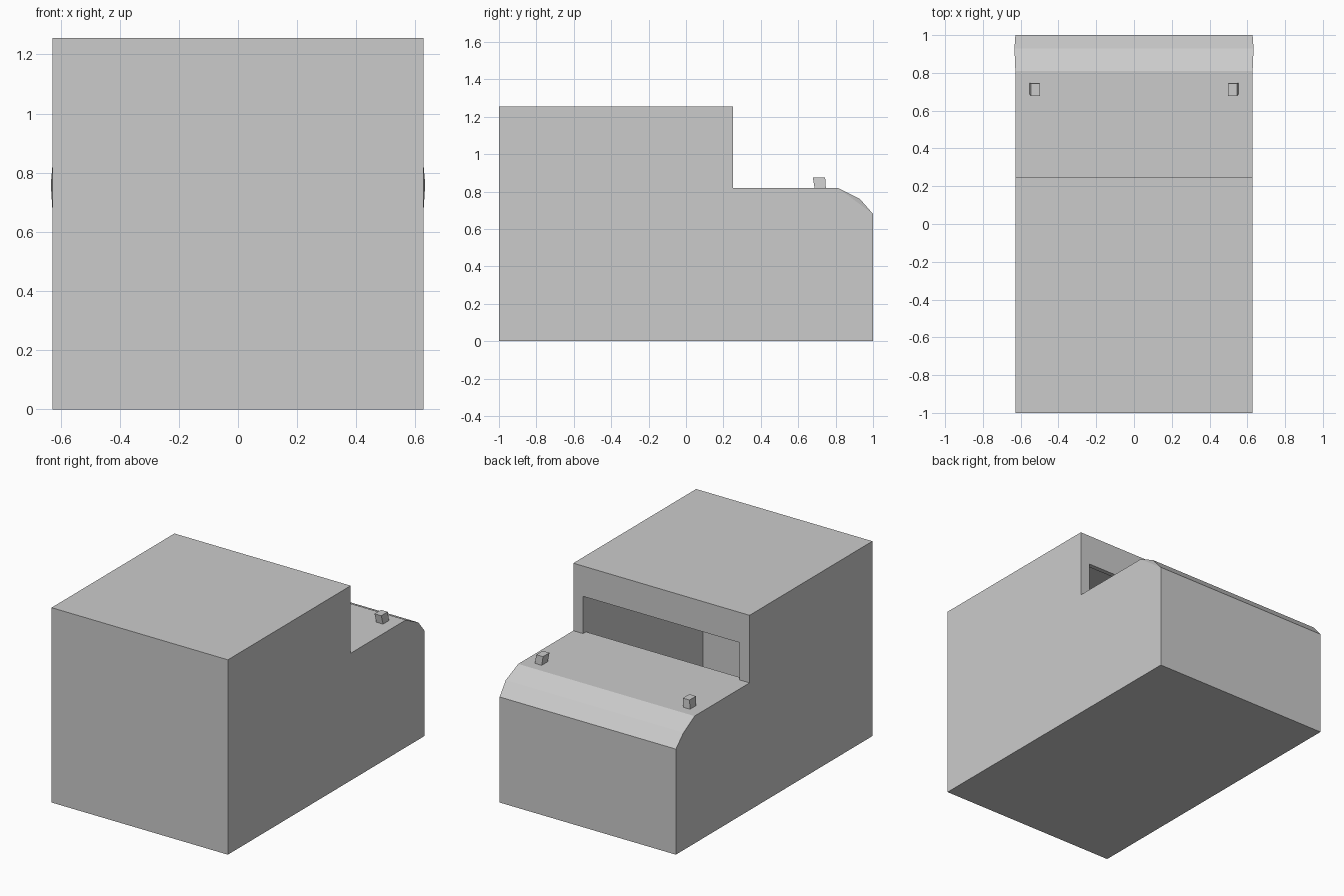
import bpy, bmesh

if "Cube" in bpy.data.objects:
    bpy.data.objects.remove(bpy.data.objects["Cube"])

def link(name, bm):
    bmesh.ops.recalc_face_normals(bm, faces=bm.faces)
    me = bpy.data.meshes.new(name)
    bm.to_mesh(me)
    bm.free()
    ob = bpy.data.objects.new(name, me)
    bpy.context.collection.objects.link(ob)
    return ob

def prism(profile, half):
    """Side profile (y, z) stretched across x from -half to half."""
    bm = bmesh.new()
    rings = [[bm.verts.new((s * half, y, z)) for y, z in profile] for s in (-1, 1)]
    bm.faces.new(rings[0])
    bm.faces.new(rings[1])
    n = len(profile)
    for i in range(n):
        j = (i + 1) % n
        bm.faces.new((rings[0][i], rings[0][j], rings[1][j], rings[1][i]))
    return bm, rings

# Body: tall rear block, low deck and a chamfered end that bulges slightly
bm, rings = prism([(-1, 0), (1, 0), (1, 0.68), (0.93, 0.76), (0.81, 0.82),
                   (0.25, 0.82), (0.25, 1.255), (-1, 1.255)], 0.628)
for ring in rings:
    bmesh.ops.connect_verts(bm, verts=[ring[2], ring[4]])
    ring[3].co.x *= 1.008
body = link("body", bm)

# Hollow interior with the window opening above the deck
bm, _ = prism([(-0.97, 0.03), (0.22, 0.03), (0.22, 0.82), (0.27, 0.82),
               (0.27, 1.06), (0.22, 1.06), (0.22, 1.225), (-0.97, 1.225)], 0.558)
cutter = link("interior_cutter", bm)
cutter.hide_render = True
mod = body.modifiers.new("hollow", 'BOOLEAN')
mod.operation = 'DIFFERENCE'
mod.solver = 'EXACT'
mod.object = cutter
bpy.context.view_layer.objects.active = body
bpy.ops.object.modifier_apply(modifier=mod.name)
bpy.data.objects.remove(cutter)

# Two small leaning lamps on the deck
for side, name in ((-1, "lamp_left"), (1, "lamp_right")):
    bm = bmesh.new()
    bmesh.ops.create_cube(bm, size=1)
    for v in bm.verts:
        top = v.co.z > 0
        v.co = (side * ((0.522 if top else 0.529) + v.co.x * 0.048),
                (0.711 if top else 0.718) + v.co.y * (0.066 if top else 0.06),
                0.876 if top else 0.815)
    link(name, bm)
